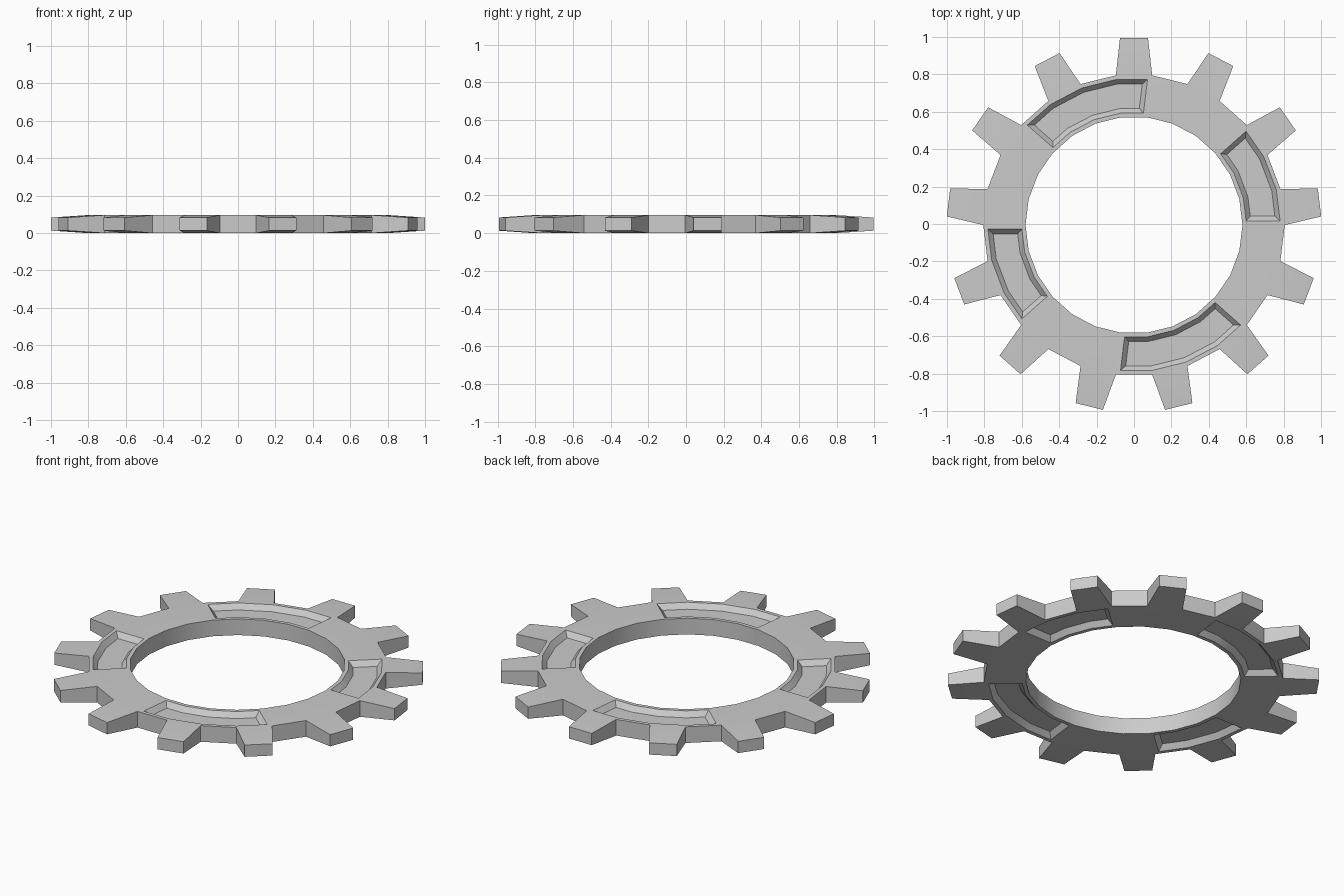
import bpy, bmesh
from math import sin, cos, pi

if "Cube" in bpy.data.objects:
    bpy.data.objects.remove(bpy.data.objects["Cube"])

N = 26                      # ring segments; every second one carries a tooth
STEP = 2 * pi / N
R_IN, R_ROOT, R_TIP = 0.58, 0.806, 1.002
H = 0.096                   # body thickness
TIP_Z = (0.013, H - 0.013)  # teeth get thinner towards the tip
TIP_HALF = 0.075            # half angle of a tooth tip
SHIFT_Y = -0.0055           # odd tooth count: centre the bounding box
POCKETS = [(0, 3), (6, 4), (13, 3), (19, 4)]   # first segment, segment count

bm = bmesh.new()


def vert(r, a, z):
    return bm.verts.new((r * cos(a), r * sin(a) + SHIFT_Y, z))


def ring(r, z):
    return [vert(r, i * STEP, z) for i in range(N)]


# Ring body, with the odd-numbered teeth gaps closed by a wall
ib, it, ob, ot = ring(R_IN, 0), ring(R_IN, H), ring(R_ROOT, 0), ring(R_ROOT, H)
top, bottom = [], []
for i in range(N):
    j = (i + 1) % N
    top.append(bm.faces.new((it[i], ot[i], ot[j], it[j])))
    bottom.append(bm.faces.new((ib[j], ob[j], ob[i], ib[i])))
    bm.faces.new((ib[i], it[i], it[j], ib[j]))
    if i % 2:
        bm.faces.new((ob[i], ob[j], ot[j], ot[i]))
        continue
    # Tapered tooth
    mid = (i + 0.5) * STEP
    b0, b1, t0, t1 = [vert(R_TIP, mid + s * TIP_HALF, z) for z in TIP_Z for s in (-1, 1)]
    bm.faces.new((b0, b1, t1, t0))
    bm.faces.new((ot[i], t0, t1, ot[j]))
    bm.faces.new((ob[j], b1, b0, ob[i]))
    bm.faces.new((ob[i], b0, t0, ot[i]))
    bm.faces.new((ob[j], ot[j], t1, b1))
bm.normal_update()

# Sunken pockets on both sides: flat rim, then sloped walls
for side in (top, bottom):
    for start, count in POCKETS:
        faces = side[start:start + count]
        bmesh.ops.inset_region(bm, faces=faces, thickness=0.022, use_even_offset=True)
        bmesh.ops.inset_region(bm, faces=faces, thickness=0.025, depth=-0.03,
                               use_even_offset=True)
bm.normal_update()

mesh = bpy.data.meshes.new("gear_ring")
bm.to_mesh(mesh)
bm.free()
gear = bpy.data.objects.new("gear_ring", mesh)
bpy.context.collection.objects.link(gear)
bpy.context.view_layer.objects.active = gear
gear.select_set(True)
bpy.ops.object.shade_smooth_by_angle(angle=0.5)
